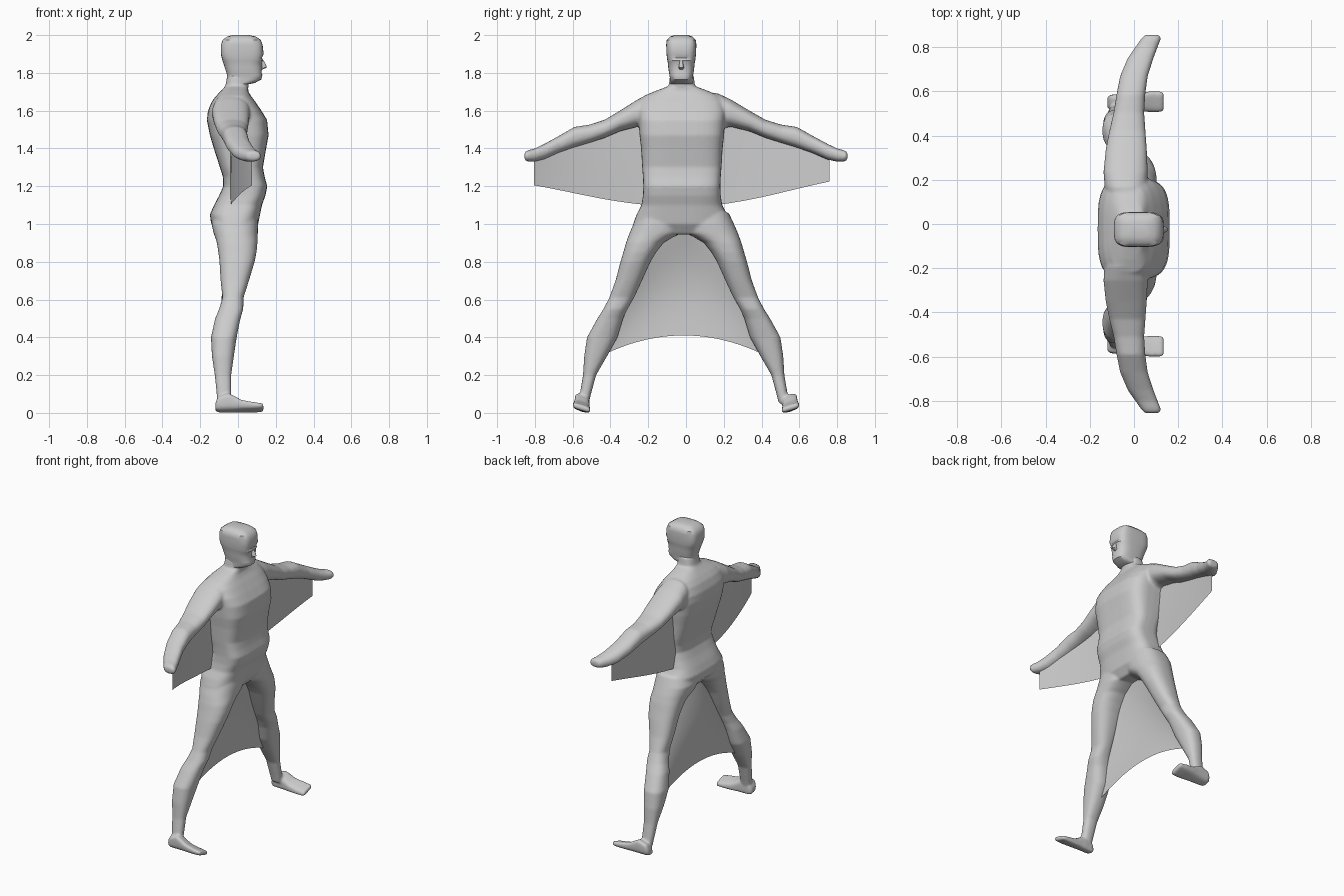
import bpy, bmesh, math

MAT = bpy.data.materials.new("plain grey")
MAT.diffuse_color = (0.6, 0.6, 0.6, 1)
SEG = 40


def ring_points(axis, pos, a0, a1, b0, b1, n):
    """Superellipse section across the given axis."""
    pts = []
    for i in range(SEG):
        t = 2 * math.pi * i / SEG
        c, s = math.cos(t), math.sin(t)
        a = (a0 + a1) / 2 + (a1 - a0) / 2 * math.copysign(abs(c) ** (2 / n), c)
        b = (b0 + b1) / 2 + (b1 - b0) / 2 * math.copysign(abs(s) ** (2 / n), s)
        pts.append({"x": (pos, a, b), "y": (a, pos, b), "z": (a, b, pos)}[axis])
    return pts


def loft(bm, axis, rings, n=2.4, mirror=None, roll=0):
    """Closed loft; mirror maps y to the other side, roll shears z along y."""
    loops = []
    for r in rings:
        loop = []
        for x, y, z in ring_points(axis, *r[:5], r[5] if len(r) > 5 else n):
            if roll:
                z += roll * (y - (r[1] + r[2]) / 2)
            if mirror:
                y = mirror(y)
            loop.append(bm.verts.new((x, y, z)))
        loops.append(loop)
    for p, q in zip(loops, loops[1:]):
        for i in range(SEG):
            j = (i + 1) % SEG
            bm.faces.new((p[i], p[j], q[j], q[i]))
    bm.faces.new(loops[0])
    bm.faces.new(loops[-1])


def centred(rings, c):
    """(z, x0, x1, half width, n) -> full ring rows."""
    return [(z, x0, x1, c - h, c + h, n) for z, x0, x1, h, n in rings]


def finish(name, bm):
    bmesh.ops.recalc_face_normals(bm, faces=bm.faces)
    me = bpy.data.meshes.new(name)
    bm.to_mesh(me)
    bm.free()
    me.materials.append(MAT)
    ob = bpy.data.objects.new(name, me)
    bpy.context.collection.objects.link(ob)
    bpy.ops.object.select_all(action='DESELECT')
    ob.select_set(True)
    bpy.context.view_layer.objects.active = ob
    bpy.ops.object.shade_smooth_by_angle(angle=math.radians(40))
    return ob


def sheet(name, nu, nv, f):
    """Thin cloth grid from a function of u, v in 0..1."""
    bm = bmesh.new()
    g = [[bm.verts.new(f(i / nu, j / nv)) for j in range(nv + 1)] for i in range(nu + 1)]
    for i in range(nu):
        for j in range(nv):
            bm.faces.new((g[i][j], g[i + 1][j], g[i + 1][j + 1], g[i][j + 1]))
    return finish(name, bm)


# body: torso, arms, legs and feet fused into one skin
body = bmesh.new()
TORSO = [
    (0.945, -.09, .07, .22, 2.5), (1.0, -.142, .107, .258, 2.8), (1.05, -.149, .117, .24, 3),
    (1.1, -.127, .127, .214, 3.3), (1.15, -.10, .145, .206, 3.6), (1.2, -.078, .155, .204, 3.6),
    (1.25, -.08, .141, .206, 3.6), (1.3, -.096, .132, .21, 3.6), (1.4, -.128, .149, .216, 3.6),
    (1.47, -.149, .162, .224, 3.6), (1.55, -.165, .154, .229, 3.5), (1.6, -.159, .124, .235, 3.4),
    (1.65, -.138, .09, .222, 3.2), (1.68, -.114, .067, .197, 3), (1.705, -.09, .054, .138, 2.8),
    (1.73, -.067, .054, .07, 2.6), (1.79, -.056, .054, .062, 2.6)]
loft(body, "z", centred(TORSO, -.022))

ARM = [
    (-.12, -.11, .05, 1.50, 1.69), (-.19, -.132, .06, 1.50, 1.693), (-.255, -.138, .062, 1.515, 1.66),
    (-.35, -.128, .058, 1.491, 1.6), (-.43, -.112, .052, 1.456, 1.552), (-.51, -.092, .046, 1.43, 1.526),
    (-.59, -.079, .051, 1.405, 1.514), (-.67, -.063, .062, 1.376, 1.468), (-.75, -.029, .088, 1.341, 1.424),
    (-.80, .006, .107, 1.33, 1.4), (-.838, .033, .122, 1.33, 1.39), (-.855, .048, .117, 1.34, 1.38)]
LEG = [
    (1.06, -.12, .10, -.25, -.02), (1.0, -.14, .106, -.278, -.01), (.95, -.129, .105, -.3, -.03),
    (.93, -.121, .104, -.307, -.068), (.9, -.112, .103, -.318, -.118), (.85, -.104, .098, -.332, -.158),
    (.8, -.098, .088, -.347, -.188), (.7, -.092, .058, -.373, -.233), (.61, -.082, .029, -.406, -.275),
    (.55, -.10, .028, -.437, -.31), (.5, -.121, .013, -.469, -.333), (.4, -.143, -.007, -.524, -.363),
    (.3, -.138, -.022, -.539, -.418), (.2, -.123, -.036, -.545, -.476), (.1, -.113, -.036, -.562, -.503),
    (.05, -.107, -.038, -.572, -.515)]
FOOT = [
    (-.12, -.575, -.525, .015, .05), (-.107, -.584, -.516, .006, .08), (-.05, -.588, -.511, .006, .10),
    (-.02, -.59, -.511, .007, .085), (.02, -.594, -.509, .008, .062), (.08, -.6, -.506, .009, .05),
    (.122, -.6, -.506, .012, .044), (.135, -.592, -.513, .016, .04)]


def arm_side(y):
    return -y - .04 * (1 + y / .855) ** 2


loft(body, "y", ARM, 2.4)
loft(body, "z", LEG, 2.4)
loft(body, "x", FOOT, 3.5, roll=-.3)
loft(body, "y", ARM, 2.4, arm_side)
loft(body, "z", LEG, 2.4, lambda y: -.024 - y)
loft(body, "x", FOOT, 3.5, lambda y: -y, roll=-.3)
ob = finish("body", body)
m = ob.modifiers.new("fuse", 'REMESH')
m.mode = 'VOXEL'
m.voxel_size = 0.008
m.use_smooth_shade = True
m = ob.modifiers.new("soften", 'SMOOTH')
m.factor = 0.5
m.iterations = 4

# head with the soft brim of a mask across the eyes
HEAD = [
    (1.70, -.075, .052, .06, 2.6), (1.74, -.063, .056, .06, 2.6), (1.747, -.062, .09, .06, 2.8),
    (1.765, -.06, .123, .059, 3), (1.79, -.058, .129, .063, 3), (1.80, -.061, .124, .065, 3),
    (1.83, -.071, .128, .069, 3), (1.858, -.08, .127, .072, 3.2), (1.866, -.083, .132, .074, 3.4),
    (1.88, -.086, .127, .076, 3.6), (1.90, -.091, .136, .078, 3.8), (1.95, -.09, .13, .08, 3.8),
    (1.975, -.081, .12, .077, 3.8), (1.992, -.057, .095, .06, 3.4), (2.0, -.03, .06, .035, 3)]
bm = bmesh.new()
loft(bm, "z", centred(HEAD, -.025))
finish("head", bm)

bm = bmesh.new()
loft(bm, "z", centred([(1.87, .10, .132, .007, 2.5), (1.845, .10, .148, .011, 2.5),
                       (1.828, .10, .152, .014, 2.5), (1.818, .10, .13, .01, 2.5)], -.025))
finish("nose", bm)


# cloth wings hanging from each arm to the waist
def wing(side):
    reach, rise = (.06, .125) if side > 0 else (.115, .105)

    def f(u, v):
        y = -.20 - .605 * u
        top = 1.59 - .235 * u
        bottom = 1.10 + rise * u - .015 * math.sin(math.pi * u) * (1 - u)
        x = -.04 + reach * u * u + .01 * v * math.sin(math.pi * u)
        if side > 0:
            y = -.044 - y
        return (x, y, top + (bottom - top) * v)
    return f


sheet("left_wing_cloth", 24, 10, wing(1))
sheet("right_wing_cloth", 24, 10, wing(-1))


# billowing cloth between the legs
def web(u, v):
    s = 2 * u - 1
    bottom = .41 - .11 * s * s
    x = -.01 - .07 * v - .035 * (1 - s * s) * math.sin(math.pi * v)
    return (x, -.012 + s * (.13 + .31 * v), .97 + (bottom - .97) * v)


sheet("leg_cloth", 28, 20, web)
